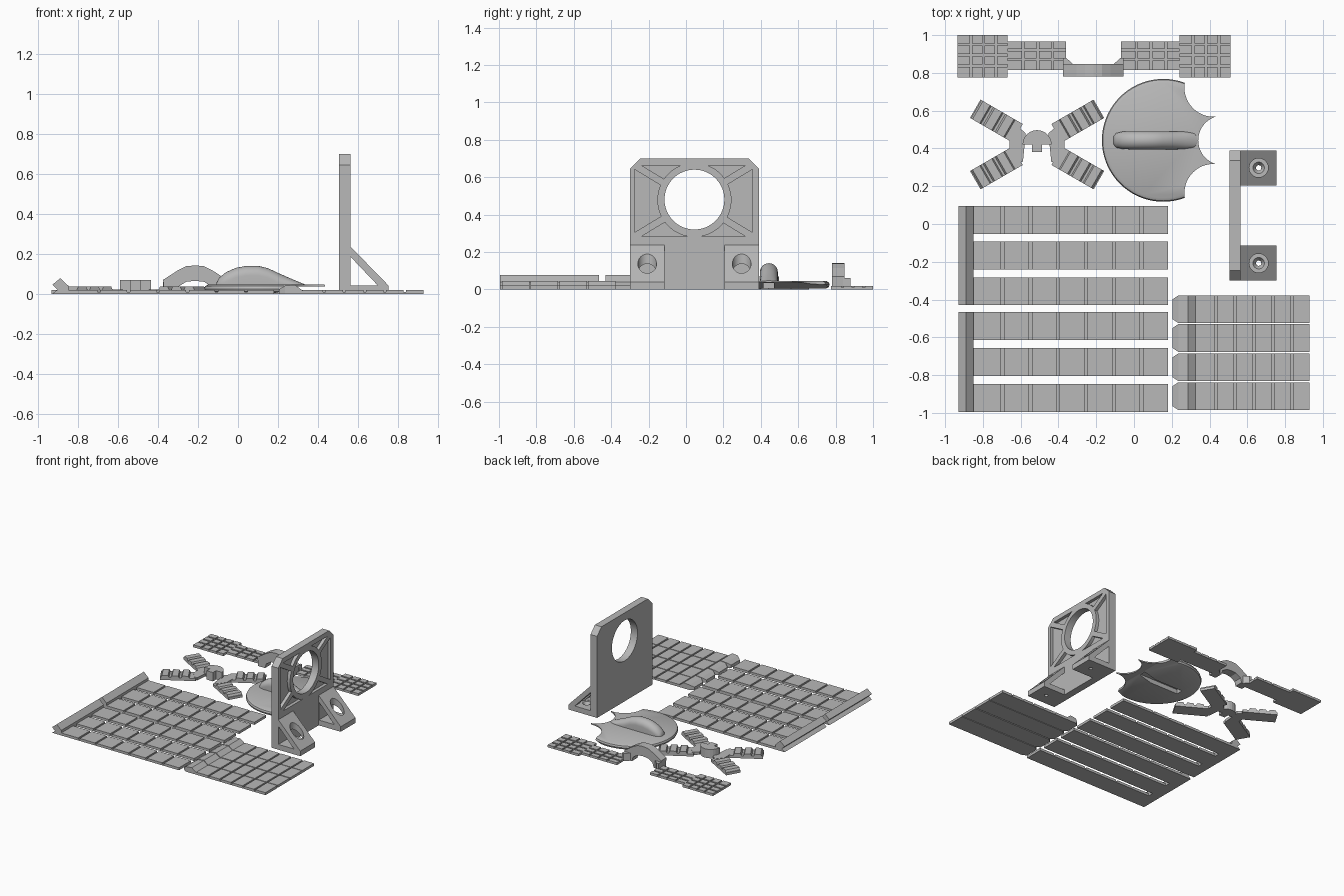
import bpy, bmesh, math
from mathutils import Matrix, Vector

if "Cube" in bpy.data.objects:
    bpy.data.objects.remove(bpy.data.objects["Cube"])

grey = bpy.data.materials.new("plastic_grey")
grey.diffuse_color = (0.48, 0.48, 0.48, 1)
grey.use_nodes = True
grey.node_tree.nodes["Principled BSDF"].inputs["Base Color"].default_value = grey.diffuse_color


def prism(bm, pts, a, b, axis="z"):
    """Extrude a 2D outline from a to b along the given axis."""
    def place(p, w):
        u, v = p
        return {"z": (u, v, w), "y": (u, w, v), "x": (w, u, v)}[axis]
    lo = [bm.verts.new(place(p, a)) for p in pts]
    hi = [bm.verts.new(place(p, b)) for p in pts]
    faces = [bm.faces.new(lo), bm.faces.new(hi)]
    n = len(pts)
    for i in range(n):
        j = (i + 1) % n
        faces.append(bm.faces.new((lo[i], lo[j], hi[j], hi[i])))
    bmesh.ops.recalc_face_normals(bm, faces=faces)
    return lo + hi


def box(bm, x0, x1, y0, y1, z0, z1):
    return prism(bm, [(x0, y0), (x1, y0), (x1, y1), (x0, y1)], z0, z1)


def circle(cx, cy, r, n=48, a0=0, a1=2 * math.pi, closed=True):
    m = n if closed else n - 1
    return [(cx + r * math.cos(a0 + (a1 - a0) * i / m),
             cy + r * math.sin(a0 + (a1 - a0) * i / m)) for i in range(n)]


def finish(bm, name):
    me = bpy.data.meshes.new(name)
    bm.to_mesh(me)
    bm.free()
    ob = bpy.data.objects.new(name, me)
    bpy.context.collection.objects.link(ob)
    me.materials.append(grey)
    return ob


def solid(name, pts, a, b, axis="z"):
    bm = bmesh.new()
    prism(bm, pts, a, b, axis)
    return finish(bm, name)


def boolean(ob, cutter, op="DIFFERENCE"):
    m = ob.modifiers.new("cut", "BOOLEAN")
    m.object, m.operation, m.solver = cutter, op, "EXACT"
    bpy.context.view_layer.objects.active = ob
    bpy.ops.object.modifier_apply(modifier=m.name)
    bpy.data.objects.remove(cutter)


def smooth(ob):
    bpy.ops.object.select_all(action="DESELECT")
    ob.select_set(True)
    bpy.context.view_layer.objects.active = ob
    bpy.ops.object.shade_smooth_by_angle(angle=math.radians(35))


def tiles(bm, x0, x1, y0, y1, nx, ny, z0, z1, gap):
    """Raised rectangular pads in a grid."""
    dx, dy = (x1 - x0) / nx, (y1 - y0) / ny
    for i in range(nx):
        for j in range(ny):
            box(bm, x0 + i * dx + gap * (i > 0), x0 + (i + 1) * dx,
                y0 + j * dy + gap * (j > 0), y0 + (j + 1) * dy, z0, z1)


# Large slatted panels: three tiled strips joined by a hooked edge rail
rail = [(-0.93, 0), (-0.905, 0.02), (-0.93, 0.045), (-0.89, 0.078),
        (-0.85, 0.04), (-0.85, 0)]
for k, (y0, y1) in enumerate(((-0.43, 0.095), (-0.995, -0.465))):
    bm = bmesh.new()
    prism(bm, rail, y0, y1, "y")
    pitch = (y1 - y0 - 0.148) / 2
    for s in range(3):
        a = y0 + s * pitch
        box(bm, -0.86, 0.18, a, a + 0.148, 0, 0.01)
        tiles(bm, -0.85, 0.18, a, a + 0.148, 7, 1, 0.008, 0.02, 0.015)
    finish(bm, f"large_panel_{k + 1}")

# Small strips with a pointed, humped end
for k, y0 in enumerate((-0.525, -0.677, -0.832, -0.985)):
    y1 = y0 + 0.147
    bm = bmesh.new()
    box(bm, 0.30, 0.93, y0, y1, 0, 0.01)
    tiles(bm, 0.325, 0.93, y0, y1, 6, 1, 0.008, 0.02, 0.013)
    prism(bm, [(0.235, 0), (0.235, 0.04), (0.285, 0.045), (0.325, 0.015), (0.325, 0)],
          y0, y1, "y")
    nose = [(0.235, y0), (0.235, y1), (0.205, y1 - 0.02), (0.205, y0 + 0.02)]
    vs = prism(bm, nose, 0, 0.04)
    for v in vs:
        if v.co.x < 0.22 and v.co.z > 0.02:
            v.co.z = 0.022
    finish(bm, f"small_strip_{k + 1}")

# Upright frame with a round opening
frame = solid("upright_frame", [(-0.30, 0), (0.39, 0), (0.39, 0.645), (0.335, 0.70),
                                (-0.245, 0.70), (-0.30, 0.645)], 0.505, 0.563, "x")
boolean(frame, solid("opening_cutter", circle(0.045, 0.48, 0.16, 64), 0.4, 0.7, "x"))
# Recessed pockets between the ring and the diagonal ribs
C = Vector((0.04, 0.473))
pocket = solid("pocket_cutter", [(-0.275, 0.283), (0.355, 0.283), (0.355, 0.663),
                                 (-0.275, 0.663)], 0.538, 0.6, "x")
boolean(pocket, solid("ring", circle(0.045, 0.478, 0.198, 64), 0.5, 0.7, "x"))
for s in (1, -1):
    d = Vector((math.cos(0.543), s * math.sin(0.543)))
    n = Vector((-d.y, d.x)) * 0.019
    d *= 0.6
    boolean(pocket, solid("rib", [C + d + n, C - d + n, C - d - n, C + d - n], 0.5, 0.7, "x"))
boolean(frame, pocket)
smooth(frame)

# Bracket feet: base, sloped brace, screw access hole and countersunk bore
for k, (y0, y1) in enumerate(((-0.30, -0.115), (0.205, 0.39))):
    foot = solid(f"bracket_foot_{k + 1}", [(0.56, 0), (0.755, 0), (0.755, 0.04), (0.56, 0.24)],
                 y0, y1, "y")
    boolean(foot, solid("window", [(0.564, 0.042), (0.70, 0.042), (0.564, 0.185)],
                        y0 - 0.1, y1 + 0.1, "y"))
    cy = (y0 + y1) / 2
    boolean(foot, solid("access", circle(0.66, cy, 0.05), 0.04, 0.4))
    bm = bmesh.new()
    bmesh.ops.create_cone(bm, cap_ends=True, segments=32, radius1=0.014, radius2=0.032,
                          depth=0.03, matrix=Matrix.Translation((0.66, cy, 0.028)))
    boolean(foot, finish(bm, "sink"))
    boolean(foot, solid("bore", circle(0.66, cy, 0.0139, 32), -0.1, 0.1))
    smooth(foot)

# Round plate with a softened rim and a scalloped edge
bm = bmesh.new()
rim = [(0.305, 0.005), (0.32, 0.012), (0.325, 0.025), (0.32, 0.038), (0.305, 0.046)]
rings = [[bm.verts.new((x, y, z)) for x, y in circle(0.155, 0.443, r, 72)] for r, z in rim]
for a, b in zip(rings, rings[1:]):
    for i in range(72):
        j = (i + 1) % 72
        bm.faces.new((a[i], a[j], b[j], b[i]))
bm.faces.new(rings[0])
bm.faces.new(rings[-1])
bmesh.ops.recalc_face_normals(bm, faces=bm.faces)
plate = finish(bm, "scalloped_plate")
for cx, cy, r in ((0.471, 0.443, 0.131), (0.421, 0.722, 0.154), (0.421, 0.164, 0.154)):
    boolean(plate, solid("scallop", circle(cx, cy, r), -0.1, 0.2))
boolean(plate, solid("under_taper", [(0.18, -0.02), (0.19, 0.005), (0.30, 0.036),
                                     (0.6, 0.036), (0.6, -0.02)], 0, 0.9, "y"))
boolean(plate, solid("under_slot", [(-0.06, 0.415), (0.29, 0.415), (0.29, 0.47),
                                    (-0.06, 0.47)], -0.02, 0.04))
smooth(plate)

# Curved grip on the plate, lofted along x: (x, top height, half width)
stations = [(-0.108, 0.055, 0.022), (-0.095, 0.08, 0.038), (-0.06, 0.108, 0.046),
            (-0.01, 0.13, 0.048), (0.04, 0.139, 0.048), (0.10, 0.14, 0.048),
            (0.15, 0.128, 0.048), (0.21, 0.10, 0.048), (0.27, 0.074, 0.046),
            (0.32, 0.053, 0.038), (0.335, 0.047, 0.022)]
bm = bmesh.new()
loops = []
for x, h, w in stations:
    r = min(w, h - 0.042)
    loop = [bm.verts.new((x, 0.443 - w, 0.041))]
    loop += [bm.verts.new((x, 0.443 - w * math.cos(t * math.pi / 12),
                           h - r + r * math.sin(t * math.pi / 12))) for t in range(13)]
    loop += [bm.verts.new((x, 0.443 + w, 0.041))]
    loops.append(loop)
for a, b in zip(loops, loops[1:]):
    for i in range(len(a)):
        j = (i + 1) % len(a)
        bm.faces.new((a[i], a[j], b[j], b[i]))
bm.faces.new(loops[0])
bm.faces.new(loops[-1])
bmesh.ops.recalc_face_normals(bm, faces=bm.faces)
smooth(finish(bm, "plate_grip"))

# Crossed piece: four padded arms, two side blocks and a raised hub
bm = bmesh.new()
for sx in (-1, 1):
    for sy in (-1, 1):
        rot = (Matrix.Translation((-0.513, 0.421, 0))
               @ Matrix.Rotation(math.atan2(sy * 0.5, sx * 0.866), 4, "Z"))
        vs = box(bm, 0.12, 0.378, -0.056, 0.056, 0, 0.02)
        for i in range(3):
            a = 0.165 + i * 0.073
            vs += prism(bm, [(a, 0.018), (a + 0.008, 0.036), (a + 0.052, 0.036),
                             (a + 0.062, 0.018)], -0.056, 0.056, "y")
        bmesh.ops.transform(bm, matrix=rot, verts=vs)
    prism(bm, [(-0.513 + sx * u, v) for u, v in
               ((0.075, 0.33), (0.10, 0.325), (0.145, 0.385), (0.145, 0.457),
                (0.10, 0.515), (0.06, 0.48))], 0, 0.022)
prism(bm, circle(-0.513, 0.42, 0.077, 13, 0, math.pi, False), 0, 0.07)
box(bm, -0.54, -0.486, 0.38, 0.42, 0, 0.07)
finish(bm, "crossed_arms")

# Winged piece: tiled wings either side of an arched bridge
bm = bmesh.new()
for x0, x1, y0, y1, nx, ny in ((-0.935, -0.67, 0.775, 1.0, 4, 4), (0.24, 0.51, 0.775, 1.0, 4, 4),
                               (-0.67, -0.36, 0.815, 0.965, 4, 3),
                               (-0.07, 0.24, 0.815, 0.965, 4, 3)):
    box(bm, x0, x1, y0, y1, 0, 0.01)
    tiles(bm, x0, x1, y0, y1, nx, ny, 0.008, 0.019, 0.012)
finish(bm, "tiled_wings")
outer = [(0.155, 0), (0.16, 0.07), (0.09, 0.115), (0.045, 0.138), (0, 0.142)]
inner = [(0, 0.065), (0.045, 0.06), (0.085, 0.035), (0.095, 0)]
pts = ([(-0.215 + u, z) for u, z in outer] + [(-0.215 - u, z) for u, z in outer[-2::-1]]
       + [(-0.215 - u, z) for u, z in inner[::-1]] + [(-0.215 + u, z) for u, z in inner[1:]])
bm = bmesh.new()
prism(bm, pts, 0.78, 0.848, "y")
# Buttresses behind the bridge
for s in (-1, 1):
    prism(bm, [(-0.215 + s * u, v) for u, v in ((0.16, 0.84), (0.16, 0.88), (0.145, 0.88),
                                                (0.10, 0.84))], 0, 0.06)
finish(bm, "arched_bridge")
